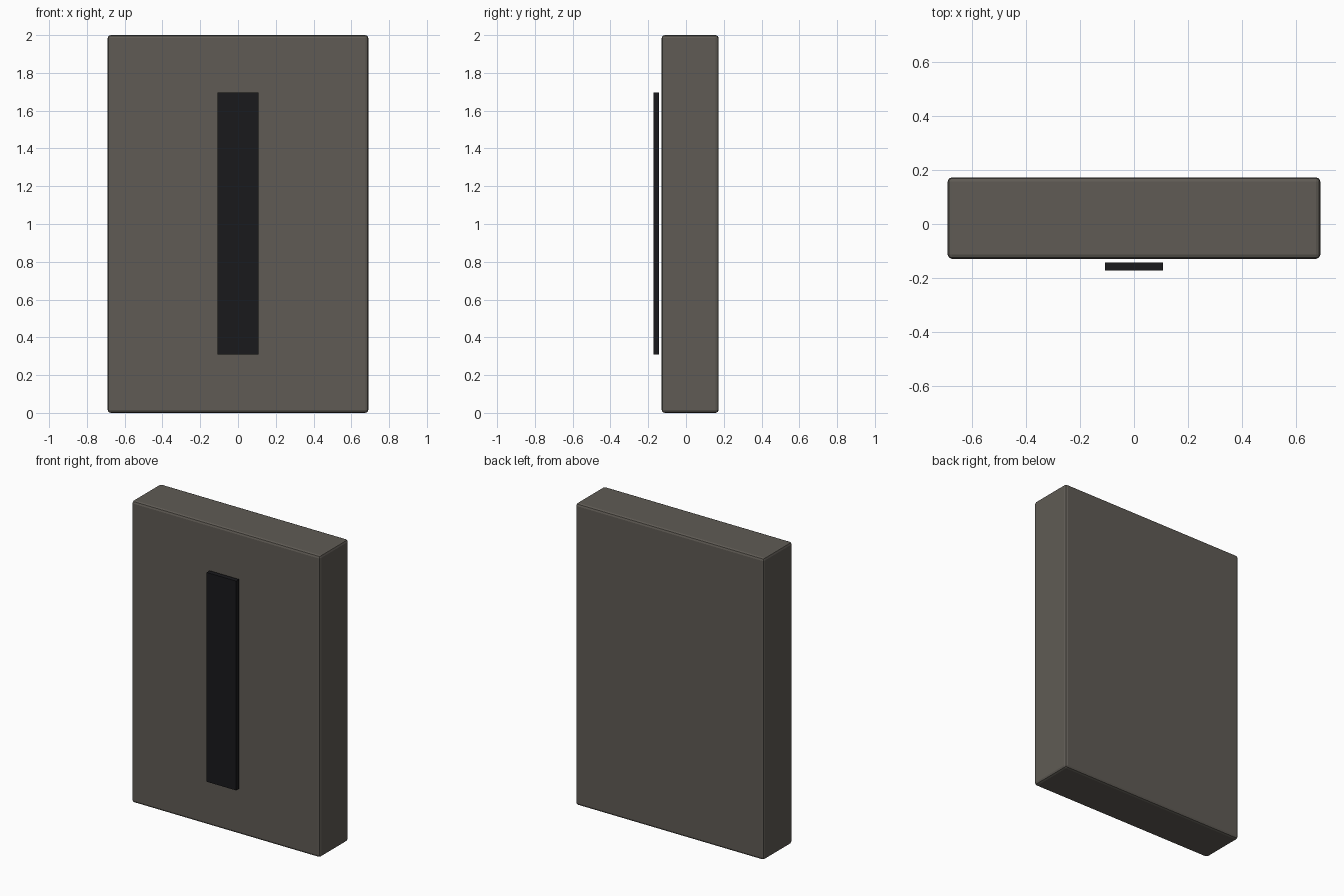
import bpy

if "Cube" in bpy.data.objects:
    bpy.data.objects.remove(bpy.data.objects["Cube"])


def material(name, color):
    mat = bpy.data.materials.new(name)
    mat.diffuse_color = (*color, 1.0)
    mat.use_nodes = True
    mat.node_tree.nodes["Principled BSDF"].inputs["Base Color"].default_value = mat.diffuse_color
    return mat


def box(name, lo, hi, mat, bevel=0.0):
    center = [(a + b) / 2 for a, b in zip(lo, hi)]
    bpy.ops.mesh.primitive_cube_add(size=1, location=center)
    ob = bpy.context.object
    ob.name = name
    ob.scale = [b - a for a, b in zip(lo, hi)]
    bpy.ops.object.transform_apply(location=False, rotation=False, scale=True)
    ob.data.materials.append(mat)
    if bevel:
        mod = ob.modifiers.new("rounded_edges", "BEVEL")
        mod.width = bevel
        mod.segments = 2
    return ob


# Thick upright slab with slightly rounded edges
box("slab", (-0.69, -0.129, 0.0), (0.69, 0.173, 2.0),
    material("warm_grey", (0.115, 0.105, 0.09)), bevel=0.016)

# Thin dark strip floating just in front of the slab
box("front_strip", (-0.108, -0.173, 0.31), (0.108, -0.142, 1.697),
    material("near_black", (0.01, 0.01, 0.012)))
